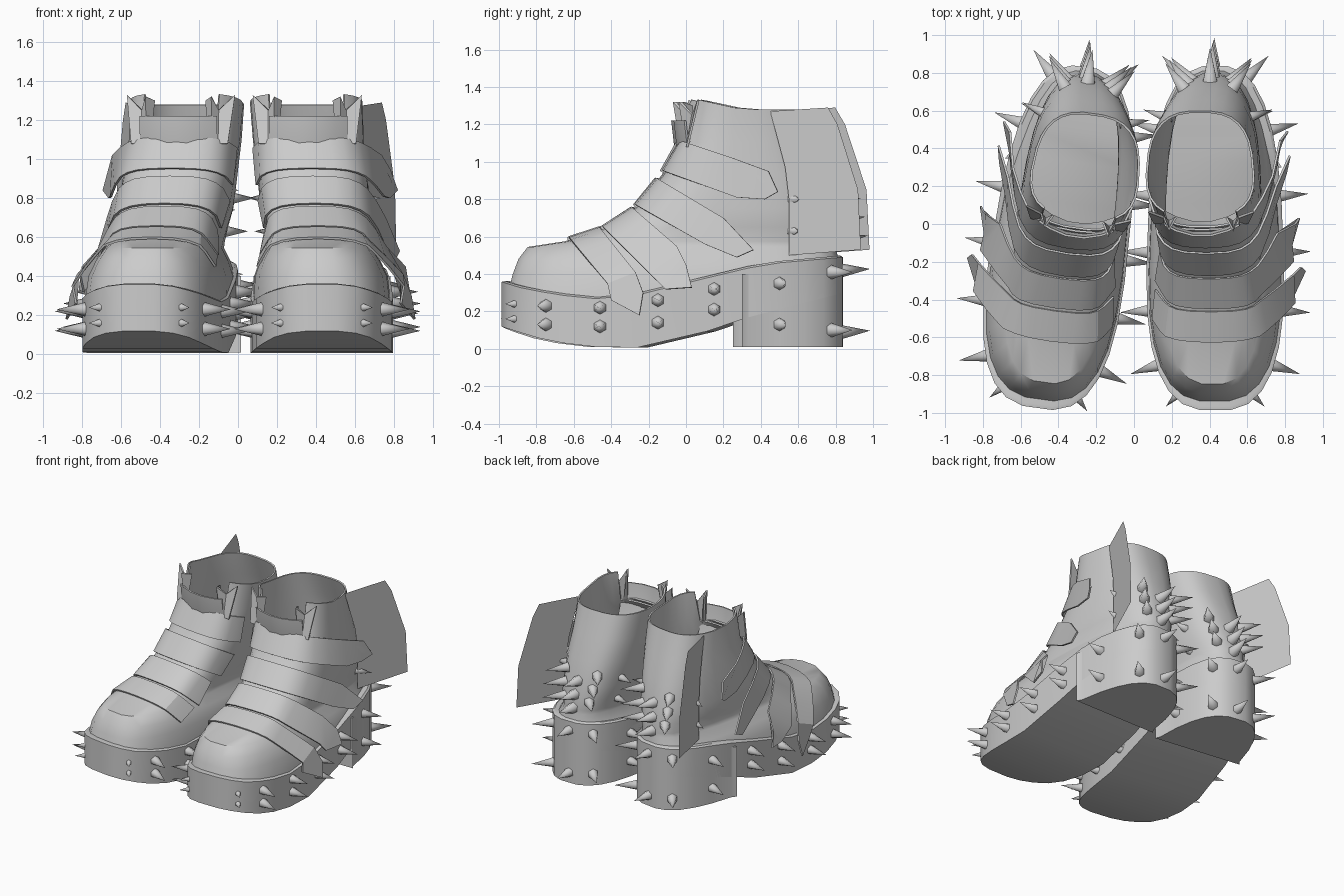
import bpy, bmesh, math
from mathutils import Matrix, Vector

if "Cube" in bpy.data.objects:
    bpy.data.objects.remove(bpy.data.objects["Cube"], do_unlink=True)

grey = bpy.data.materials.new("plain grey")
grey.use_nodes = True
GREY = (0.6, 0.6, 0.6, 1)
grey.diffuse_color = GREY
grey.node_tree.nodes["Principled BSDF"].inputs["Base Color"].default_value = GREY

# Placement of the two boots: the right one is mirrored and toed out
PLACES = {
    "left": Matrix.Translation((0.41, 0, 0)),
    "right": Matrix.Translation((-0.355, 0, 0)) @ Matrix.Rotation(-0.137, 4, "Z")
             @ Matrix.Scale(-1, 4, (1, 0, 0)),
}


def add_part(name, bm, angle=35, thick=0):
    """Place one part on both boots."""
    if thick:
        bmesh.ops.solidify(bm, geom=bm.faces[:], thickness=thick)
    for side, matrix in PLACES.items():
        copy = bm.copy()
        copy.transform(matrix)
        if matrix.determinant() < 0:
            bmesh.ops.reverse_faces(copy, faces=copy.faces[:])
        mesh = bpy.data.meshes.new(f"{side}_{name}")
        copy.to_mesh(mesh)
        copy.free()
        mesh.shade_smooth()
        mesh.set_sharp_from_angle(angle=math.radians(angle))
        mesh.materials.append(grey)
        obj = bpy.data.objects.new(f"{side}_{name}", mesh)
        bpy.context.collection.objects.link(obj)
    bm.free()


def interp(table, key):
    """Linear lookup of the remaining columns by the first one."""
    if key <= table[0][0]:
        return table[0][1:]
    for a, b in zip(table, table[1:]):
        if key <= b[0]:
            t = (key - a[0]) / (b[0] - a[0])
            return [p + (q - p) * t for p, q in zip(a[1:], b[1:])]
    return table[-1][1:]


POWER, TAPER, SIDES = 2.75, 0.09, 28


def outline(front, back, half, cx):
    """Rounded foot outline, broader at the ball than at the heel."""
    pts = []
    for i in range(SIDES):
        a = math.tau * (i + 0.5) / SIDES
        c, s = math.cos(a), math.sin(a)
        u = math.copysign(abs(s) ** (2 / POWER), s)
        x = math.copysign(abs(c) ** (2 / POWER), c) * half * (1 - TAPER * u)
        pts.append((cx + x, (front + back) / 2 + u * (back - front) / 2))
    return pts


def half_width(y, front, back, half):
    u = (y - (front + back) / 2) / ((back - front) / 2)
    return half * (1 - TAPER * u) * max(0, 1 - abs(u) ** POWER) ** (1 / POWER)


def loft(bm, loops, caps=True):
    rows = [[bm.verts.new(p) for p in loop] for loop in loops]
    for a, b in zip(rows, rows[1:]):
        for i in range(len(a)):
            j = (i + 1) % len(a)
            bm.faces.new((a[i], a[j], b[j], b[i]))
    if caps:
        bm.faces.new(rows[0][::-1])
        bm.faces.new(rows[-1])


# Platform sole with a rockered underside
SOLE = (-0.99, 0.84, 0.36, 0.02)
UNDER = [(-0.99, 0.12), (-0.8, 0.06), (-0.6, 0.02), (-0.35, 0.0), (-0.1, 0.02),
         (0.1, 0.09), (0.3, 0.16), (0.84, 0.3)]
LIP = [(-0.99, 0.37), (-0.9, 0.34), (-0.7, 0.3), (-0.4, 0.27), (0, 0.35),
       (0.2, 0.42), (0.5, 0.47), (0.84, 0.5)]
ring = outline(*SOLE)
inner = outline(-0.97, 0.825, 0.345, 0.02)
bm = bmesh.new()
loft(bm, [[(x, y, interp(UNDER, y)[0]) for x, y in ring],
          [(x, y, interp(LIP, y)[0] - 0.01) for x, y in ring],
          [(x, y, interp(LIP, y)[0]) for x, y in inner]])
bmesh.ops.triangulate(bm, faces=[f for f in bm.faces if len(f.verts) > 4])
add_part("sole", bm)

# Heel block, its front edge cut straight across
bm = bmesh.new()
heel = [(x, max(y, 0.3)) for x, y in ring if y > 0.1]
loft(bm, [[(x, y, z) for x, y in heel] for z in (0.01, 0.4)])
add_part("heel", bm)

# Upper: stacked rings (height, front, back, half width, centre)
UPPER = [(0.25, -0.97, 0.825, 0.35, 0.02), (0.4, -0.93, 0.825, 0.338, 0.015),
         (0.48, -0.9, 0.82, 0.305, 0.01), (0.545, -0.85, 0.8, 0.265, 0.005),
         (0.575, -0.65, 0.8, 0.255, 0), (0.65, -0.42, 0.79, 0.265, 0),
         (0.75, -0.27, 0.77, 0.275, -0.015), (0.93, -0.12, 0.72, 0.28, -0.03),
         (1.1, -0.02, 0.66, 0.28, -0.05), (1.28, 0.03, 0.6, 0.285, -0.06)]
bm = bmesh.new()
loops = []
for z, *shape in UPPER:
    rise = 0.06 if z > 1.2 else 0
    loops.append([(x, y, z + rise * max(0, 0.3 - y) / 0.27) for x, y in outline(*shape)])
loft(bm, loops, caps=False)
# Open the collar at the front
gap = [f for f in bm.faces if f.calc_center_median().z > 1.1
       and f.calc_center_median().y < 0.05 and abs(f.calc_center_median().x + 0.055) < 0.18]
bmesh.ops.delete(bm, geom=gap, context="FACES")
add_part("upper", bm, 40, 0.012)


def sheet(name, columns, thick=0.012, tip=()):
    """Strip of quads through columns of points, with an optional pointed end."""
    bm = bmesh.new()
    cols = [[bm.verts.new(p) for p in c] for c in columns]
    for a, b in zip(cols, cols[1:]):
        for i in range(len(a) - 1):
            bm.faces.new((a[i], b[i], b[i + 1], a[i + 1]))
    if tip:
        bm.faces.new([cols[-1][0]] + [bm.verts.new(p) for p in tip] + [cols[-1][1]])
    bmesh.ops.recalc_face_normals(bm, faces=bm.faces[:])
    add_part(name, bm, 25, thick)


def strap(name, heights, ends, tip):
    """Band across the instep, following the upper, pointed on the outside."""
    def point(k, side, s):
        z0 = heights[k]
        y0 = interp(UPPER, z0)[0]
        y, z = y0 + (ends[k][0] - y0) * s, z0 + (ends[k][1] - z0) * s
        front, back, half, cx = interp(UPPER, z)
        w = half_width(y, front, back, half) + 0.015 * min(1, s * 20)
        flare = 0.07 * s ** 2 if side > 0 else 0
        return (cx + side * (w + flare), y - 0.015 * (1 - s), z + 0.015 * (1 - s))
    steps = [0.02, 0.07, 0.16, 0.3, 0.6, 1]
    plan = [(-1, s) for s in steps[-2::-1]] + [(1, 0)] + [(1, s) for s in steps]
    sheet(name, [[point(k, side, s) for k in (0, 1)] for side, s in plan], 0.012, tip)


strap("toe_strap", (0.587, 0.64), ((-0.42, 0.35), (-0.27, 0.41)),
      ((0.43, -0.4, 0.26), (0.5, -0.25, 0.18), (0.48, -0.23, 0.3)))
strap("lower_strap", (0.645, 0.745), ((-0.2, 0.41), (-0.05, 0.55)),
      ((0.43, -0.11, 0.32), (0.47, 0.03, 0.33), (0.45, 0, 0.45)))
strap("middle_strap", (0.76, 0.9), ((0.1, 0.56), (0.2, 0.7)),
      ((0.4, 0.27, 0.49), (0.42, 0.36, 0.53)))
strap("ankle_strap", (0.94, 1.1), ((0.27, 0.81), (0.25, 1.02)),
      ((0.37, 0.42, 0.8), (0.41, 0.49, 0.84), (0.37, 0.44, 0.95)))

# Tongue and the folded lapels beside it
sheet("tongue", [[(-0.05 + x, -0.07 + 1.5 * x * x, 1.22), (-0.05 + x, -0.05 + 1.5 * x * x, 1.05),
                  (-0.05 + x, 0.0 + 1.5 * x * x, 0.9)]
                 for x in (-0.2, -0.14, -0.05, 0.05, 0.14, 0.2)])
for name, s in (("outer_lapel", 1), ("inner_lapel", -1)):
    sheet(name, [[(-0.055 + s * x, y, z), (-0.055 + s * b, 0, 1.08)]
                 for x, y, z, b in ((0.28, 0.06, 1.33, 0.25), (0.2, 0.03, 1.25, 0.2),
                                    (0.17, -0.04, 1.32, 0.17), (0.13, 0.03, 1.3, 0.15))])

# Ankle wing: flat plate swept outward to the back
WING = [(0.45, 1.27), (0.76, 1.29), (0.81, 1.2), (0.92, 0.85), (0.935, 0.53),
        (0.55, 0.5), (0.55, 0.8), (0.53, 0.97)]
bm = bmesh.new()
bm.faces.new([bm.verts.new((0.21 + (y - 0.48) * 0.42, y, z)) for y, z in WING])
add_part("ankle_wing", bm, 30, 0.015)


def spikes(name, spots):
    """Six-sided cones, each spot holding (position, direction, length)."""
    bm = bmesh.new()
    for pos, direction, length in spots:
        direction = Vector(direction).normalized()
        turn = direction.to_track_quat("Z", "Y").to_matrix().to_4x4()
        move = Matrix.Translation(Vector(pos) + direction * (length / 2 - 0.015))
        bmesh.ops.create_cone(bm, cap_ends=True, segments=6, radius1=0.2 * length + 0.007,
                              radius2=0, depth=length, matrix=move @ turn)
    add_part(name, bm, 65)


def side_spot(shape, y, z, side, length):
    """Spot on an outline, pointing away from it."""
    front, back, half, cx = shape
    w = half_width(y, front, back, half)
    slope = (half_width(y + 0.01, front, back, half)
             - half_width(y - 0.01, front, back, half)) / 0.02
    return ((cx + side * w, y, z), (side, -slope, 0), length)


# Two rows of spikes around the sole and heel
spots = []
for y, low, high, length in ((-0.92, 0.16, 0.24, 0.08), (-0.75, 0.13, 0.23, 0.16),
                             (-0.46, 0.12, 0.22, 0.16), (-0.15, 0.14, 0.26, 0.16),
                             (0.15, 0.21, 0.32, 0.16), (0.5, 0.13, 0.35, 0.16),
                             (0.78, 0.1, 0.41, 0.17)):
    spots += [side_spot(SOLE, y, z, s, length) for z in (low, high) for s in (-1, 1)]
spots += [((0.015, 0.84, z), (0, 1, 0.05), 0.16) for z in (0.09, 0.42)]
spikes("sole_spikes", spots)

# Columns of spikes up the back and sides of the shaft
spots = []
for z in (0.58, 0.68, 0.78):
    front, back, half, cx = interp(UPPER, z)
    spots.append(((cx + 0.01, back, z), (0, 1, 0.15), 0.19))
    for s in (-1, 1):
        spots.append(side_spot((front, back, half, cx), back - 0.035, z + 0.06, s, 0.17))
for z in (0.63, 0.8):
    spots += [side_spot(interp(UPPER, z), 0.57, z, s, 0.13) for s in (-1, 1)]
spikes("shaft_spikes", spots)
